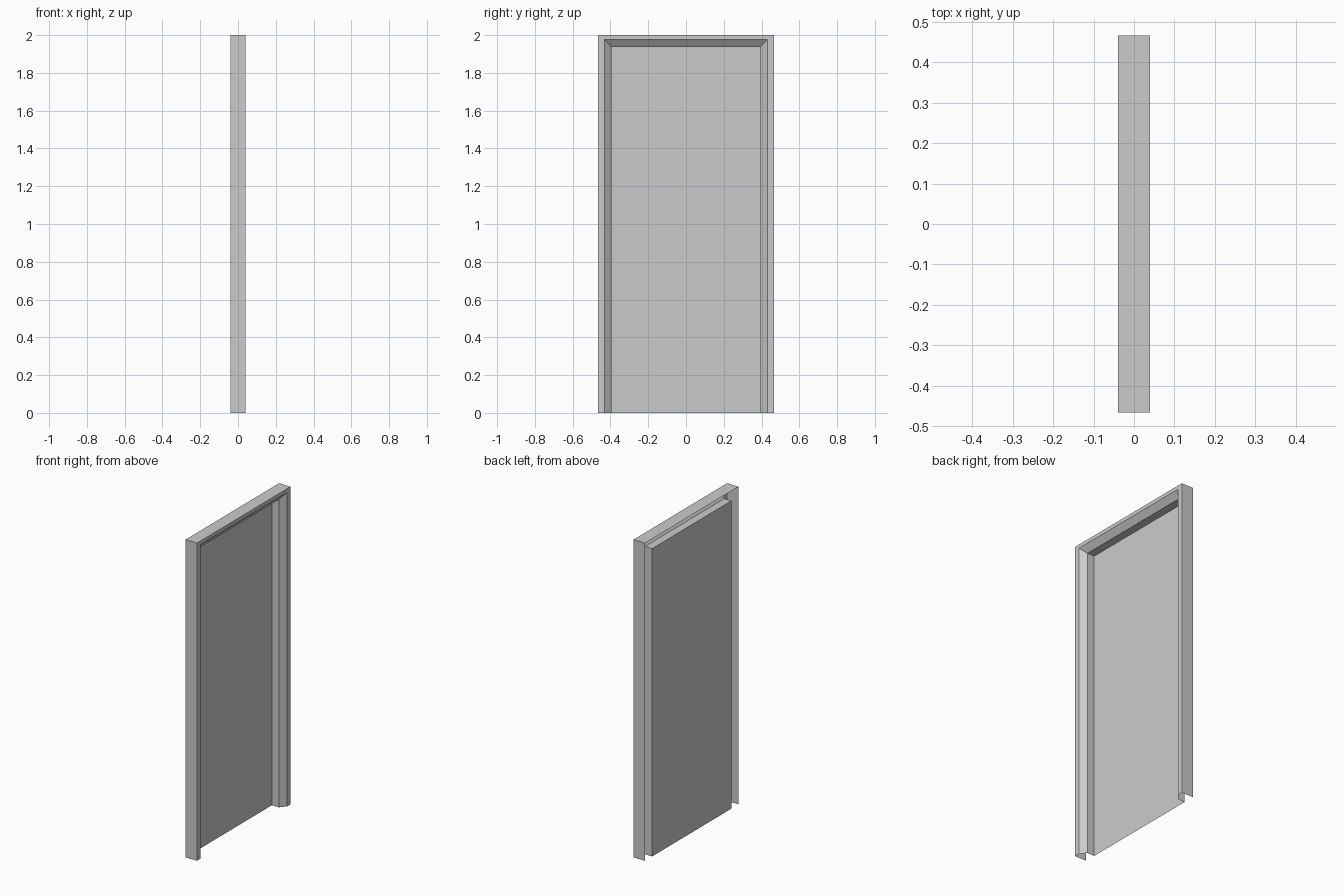
import bpy

if "Cube" in bpy.data.objects:
    bpy.data.objects.remove(bpy.data.objects["Cube"])

# Frame section from rear outer edge to rear inner edge: depth x, half width, top height
PROFILE = [
    (-0.04, 0.465, 2.0),
    (0.04, 0.465, 2.0),
    (0.04, 0.432, 1.977),
    (0.01, 0.394, 1.938),
    (-0.04, 0.394, 1.938),
]


def arch(x, w, h):
    """Open-bottomed rectangular path: up one jamb, across the head, down the other."""
    return [(x, -w, 0), (x, -w, h), (x, w, h), (x, w, 0)]


def add_mesh(name, verts, faces):
    mesh = bpy.data.meshes.new(name)
    mesh.from_pydata(verts, [], faces)
    mesh.update()
    obj = bpy.data.objects.new(name, mesh)
    bpy.context.collection.objects.link(obj)
    return obj


# Folded sheet frame: bridge successive arches, mitred at the corners, hollow behind
verts = [p for section in PROFILE for p in arch(*section)]
faces = []
for i in range(len(PROFILE) - 1):
    for k in range(3):
        a, b = 4 * i + k, 4 * (i + 1) + k
        faces.append((a, b, b + 1, a + 1))
add_mesh("door_frame", verts, faces)

# Flat door panel closing the back of the recess
add_mesh("door_panel", arch(*PROFILE[-1]), [(0, 3, 2, 1)])
